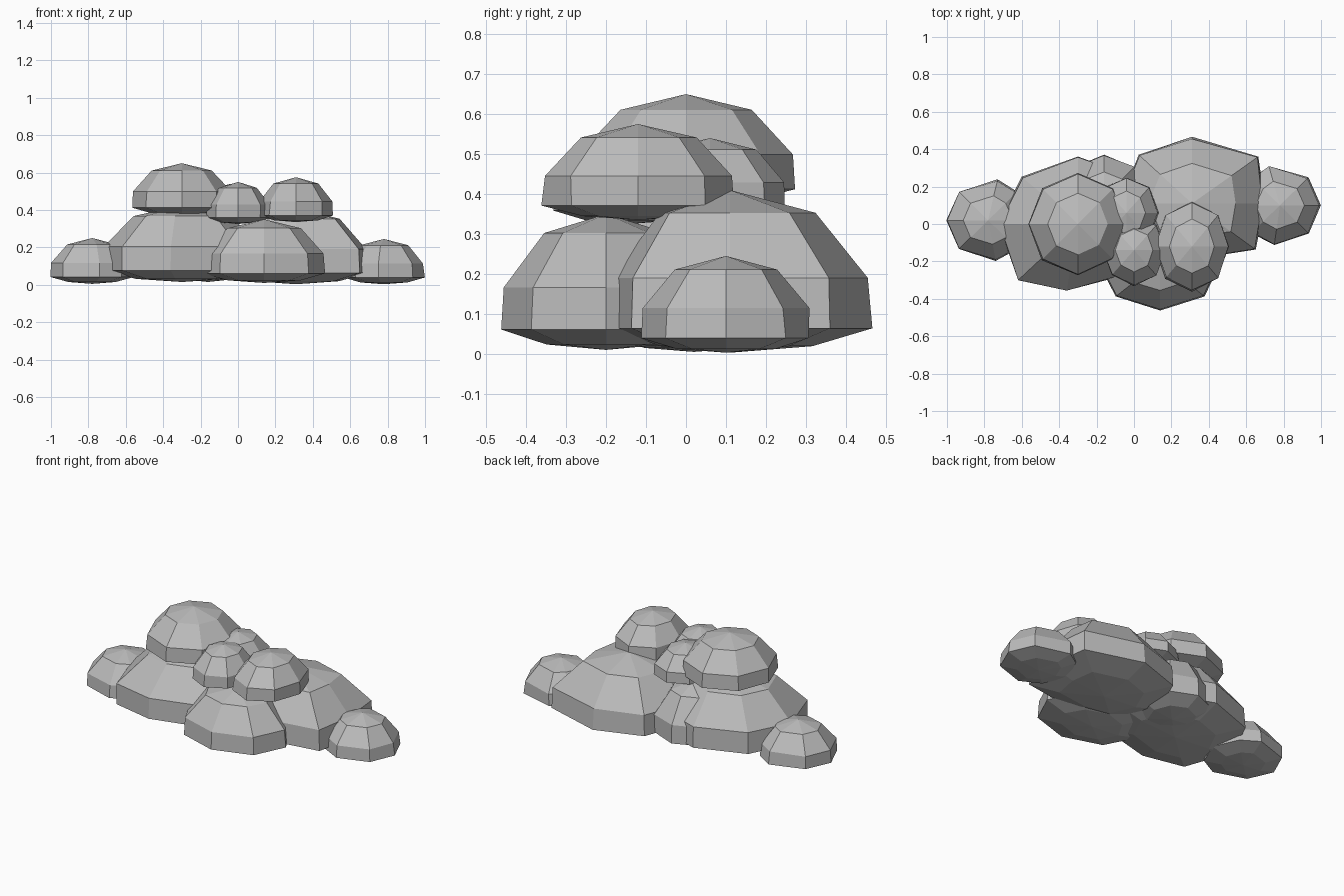
import bpy
import bmesh
import math
import random

cube = bpy.data.objects.get("Cube")
if cube:
    bpy.data.objects.remove(cube, do_unlink=True)

random.seed(4)
SIDES = 8
# Rings of every puff, as (share of radius, share of height)
RINGS = [(0.58, 0.04), (1.0, 0.15), (0.98, 0.46), (0.6, 0.86)]

grey = bpy.data.materials.new("cloud_grey")
grey.use_nodes = True
colour = (0.5, 0.5, 0.5, 1)
grey.diffuse_color = colour
grey.node_tree.nodes["Principled BSDF"].inputs["Base Color"].default_value = colour


def puff(name, x, y, bottom, top, rx, ry, push=None):
    """Faceted dome with a shallow underside; push moves single corners outward."""
    push = push or {}
    bm = bmesh.new()
    rings = []
    for share, level in RINGS:
        ring = []
        for i in range(SIDES):
            a = math.tau * i / SIDES
            dx, dy = push.get(i, (0, 0))
            wobble = random.uniform(0.98, 1.02)
            ring.append(bm.verts.new((
                share * (rx * math.cos(a) * wobble + dx),
                share * (ry * math.sin(a) * wobble + dy),
                bottom + level * (top - bottom))))
        rings.append(ring)
    # Walls between rings, then fans to the two poles
    for low, high in zip(rings, rings[1:]):
        for i in range(SIDES):
            j = (i + 1) % SIDES
            bm.faces.new((low[i], low[j], high[j], high[i]))
    for ring, z in ((rings[0], bottom), (rings[-1], top)):
        pole = bm.verts.new((0, 0, z))
        for i in range(SIDES):
            bm.faces.new((ring[i], ring[(i + 1) % SIDES], pole))
    bmesh.ops.recalc_face_normals(bm, faces=bm.faces)
    mesh = bpy.data.meshes.new(name)
    bm.to_mesh(mesh)
    bm.free()
    mesh.materials.append(grey)
    obj = bpy.data.objects.new(name, mesh)
    obj.location = (x, y, 0)
    bpy.context.collection.objects.link(obj)


# Large lower puffs
puff("right_base_puff", -0.3, 0, 0.015, 0.425, 0.43, 0.36,
     {5: (-0.02, -0.05), 6: (-0.06, 0)})
puff("left_base_puff", 0.31, 0.11, 0.003, 0.41, 0.39, 0.355,
     {1: (0.08, 0), 3: (-0.01, 0.01), 6: (0, 0.06), 7: (0.07, 0)})
puff("front_base_puff", 0.14, -0.2, 0.01, 0.35, 0.33, 0.26)
puff("back_base_puff", -0.16, 0.14, 0.015, 0.375, 0.23, 0.235)

# Small puffs at both ends
puff("right_end_puff", -0.78, 0.02, 0.005, 0.25, 0.22, 0.215,
     {2: (0.05, 0), 6: (0.04, 0)})
puff("left_end_puff", 0.78, 0.1, 0.003, 0.245, 0.215, 0.21,
     {2: (-0.06, 0), 6: (-0.03, 0)})

# Upper puffs
puff("right_top_puff", -0.3, 0, 0.37, 0.65, 0.27, 0.27)
puff("left_top_puff", 0.31, -0.12, 0.335, 0.575, 0.2, 0.24)
puff("front_top_puff", 0, -0.14, 0.325, 0.55, 0.17, 0.19)
puff("back_top_puff", -0.04, 0.06, 0.335, 0.54, 0.17, 0.19)
